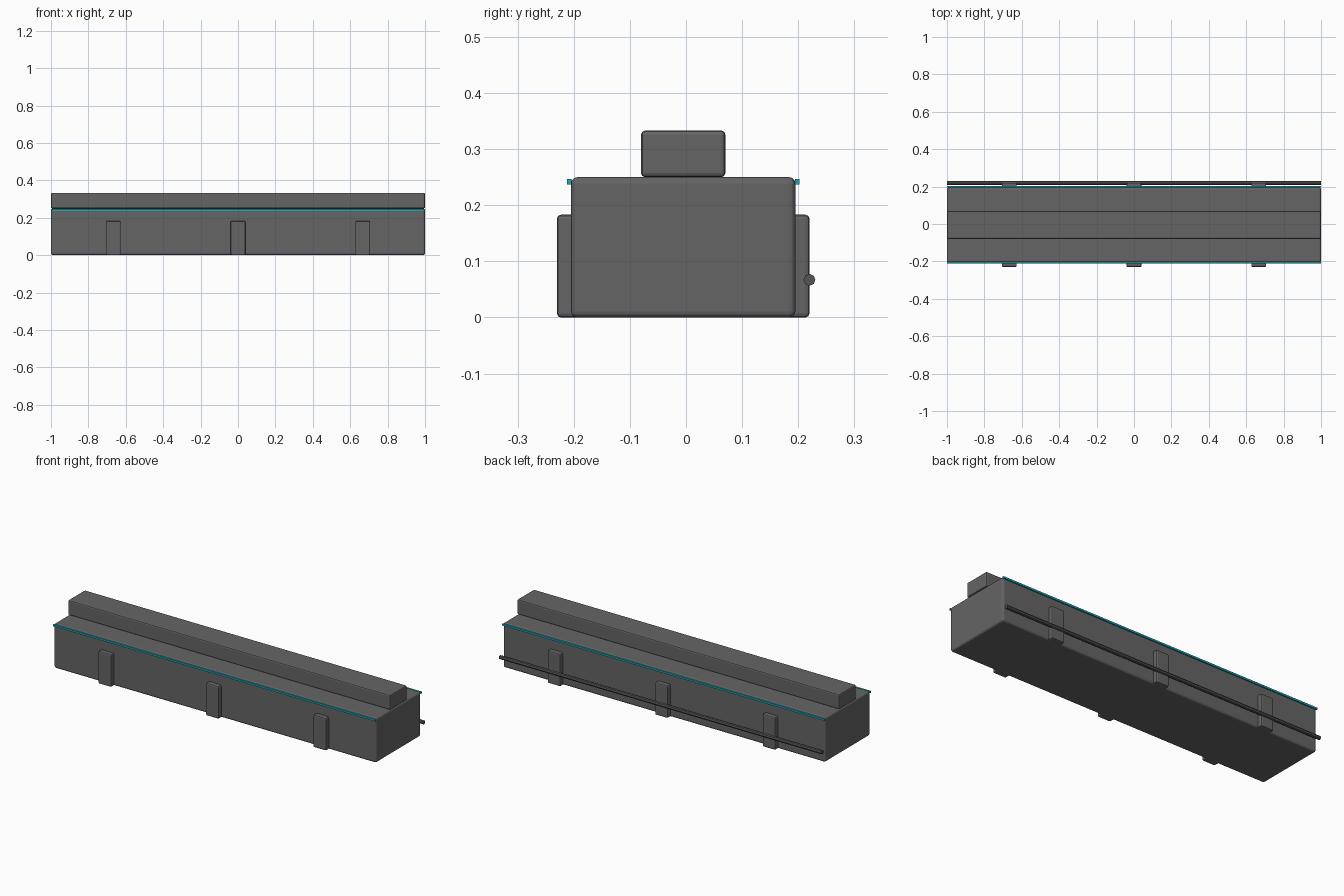
import bpy
import math

if "Cube" in bpy.data.objects:
    bpy.data.objects.remove(bpy.data.objects["Cube"])


def material(name, rgb):
    m = bpy.data.materials.new(name)
    m.diffuse_color = (*rgb, 1.0)
    m.use_nodes = True
    m.node_tree.nodes["Principled BSDF"].inputs["Base Color"].default_value = m.diffuse_color
    return m


GREY = material("dark_grey", (0.13, 0.13, 0.13))
PIPE = material("pipe_grey", (0.09, 0.09, 0.09))
TEAL = material("teal", (0.01, 0.40, 0.48))

MID_Y = -0.005        # centre line of the body
HALF_DEPTH = 0.20     # body half depth


def box(name, x, y, z, mat, bevel=0.0, segments=2):
    """Box from (min, max) ranges, with optional rounded edges."""
    bpy.ops.mesh.primitive_cube_add(
        size=1, location=[(a + b) / 2 for a, b in (x, y, z)])
    ob = bpy.context.object
    ob.name = name
    ob.scale = [b - a for a, b in (x, y, z)]
    bpy.ops.object.transform_apply(location=False, rotation=False, scale=True)
    ob.data.materials.append(mat)
    if bevel:
        mod = ob.modifiers.new("rounded_edges", 'BEVEL')
        mod.width = bevel
        mod.segments = segments
    return ob


# Main body and the raised rail along its top
box("body", (-1, 1), (MID_Y - HALF_DEPTH, MID_Y + HALF_DEPTH), (0, 0.25),
    GREY, 0.011, 3)
box("top_rail", (-1, 1), (MID_Y - 0.075, MID_Y + 0.075), (0.25, 0.333),
    GREY, 0.007)

# Ribs and light strips on both long sides
for side, label in ((-1, "front"), (1, "back")):
    face = MID_Y + side * HALF_DEPTH
    for i in range(3):
        cx = (i - 1) * 0.667
        y = sorted((face - side * 0.025, face + side * 0.025))
        box(f"{label}_rib_{i + 1}", (cx - 0.04, cx + 0.04), y, (0, 0.183),
            GREY, 0.007)
    y = sorted((face - side * 0.001, face + side * 0.007))
    box(f"{label}_light_strip", (-1, 1), y, (0.237, 0.247), TEAL)

# Pipe along the back
bpy.ops.mesh.primitive_cylinder_add(
    vertices=8, radius=0.0106, depth=2, location=(0, 0.22, 0.067),
    rotation=(0, math.pi / 2, 0))
pipe = bpy.context.object
pipe.name = "back_pipe"
pipe.data.materials.append(PIPE)
